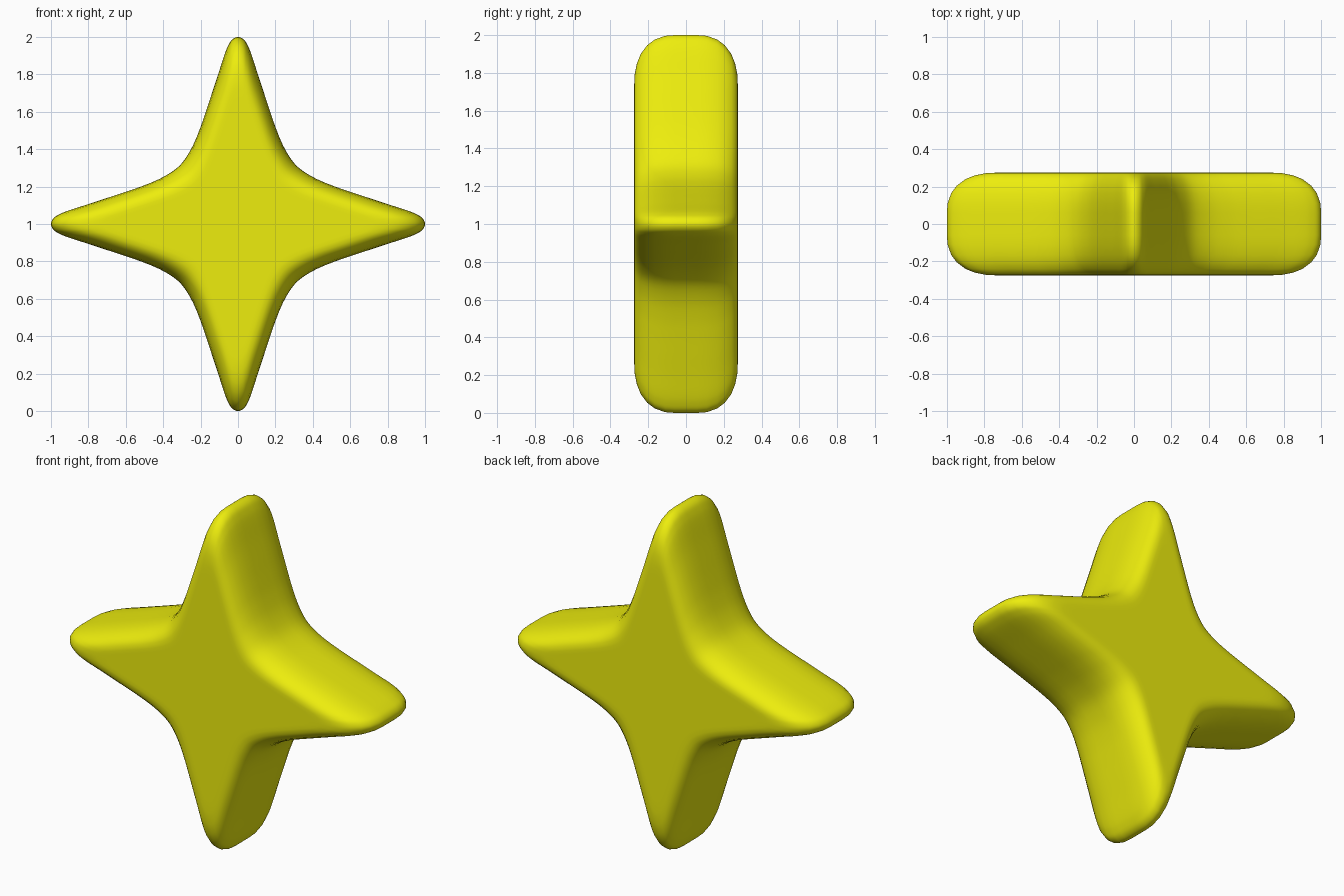
import bpy, bmesh
from mathutils import Vector

if "Cube" in bpy.data.objects:
    bpy.data.objects.remove(bpy.data.objects["Cube"])

# Half of one star arm: (distance along arm, half width), tip to valley
HALF_ARM = [(1.0, 0.0), (0.985, 0.032), (0.95, 0.054), (0.9, 0.074), (0.8, 0.106),
            (0.7, 0.139), (0.6, 0.172), (0.5, 0.207), (0.4, 0.251), (0.312, 0.312)]

# Rounded edge: (outline scale, depth), middle of the rim to the flat face
EDGE = [(1.0, 0.0), (1.0, 0.06), (0.996, 0.11), (0.977, 0.165), (0.947, 0.205),
        (0.9, 0.24), (0.85, 0.26), (0.79, 0.272), (0.72, 0.275), (0.66, 0.275)]
STEPS = 4


def star_outline():
    """Mirror and rotate the half arm, then smooth it into a closed curve."""
    quarter = HALF_ARM + [(b, a) for a, b in reversed(HALF_ARM[1:-1])]
    keys = []
    for _ in range(4):
        keys += [Vector(p) for p in quarter]
        quarter = [(-b, a) for a, b in quarter]
    n, points = len(keys), []
    for i in range(n):
        p0, p1, p2, p3 = (keys[(i + k) % n] for k in (-1, 0, 1, 2))
        for s in range(STEPS):
            t = s / STEPS
            points.append(0.5 * (2 * p1 + (p2 - p0) * t
                                 + (2 * p0 - 5 * p1 + 4 * p2 - p3) * t ** 2
                                 + (3 * p1 - p0 - 3 * p2 + p3) * t ** 3))
    return points


# Star body: stacked outline rings from the front face to the back face
outline = star_outline()
profile = [(s, -d) for s, d in reversed(EDGE)] + EDGE[1:]
bm = bmesh.new()
rings = [[bm.verts.new((p.x * s, y, 1 + p.y * s)) for p in outline] for s, y in profile]
count = len(outline)
for a, b in zip(rings, rings[1:]):
    for i in range(count):
        j = (i + 1) % count
        bm.faces.new((a[i], a[j], b[j], b[i]))

# Flat front and back faces, fanned from the centre
for ring in (rings[0], rings[-1]):
    centre = bm.verts.new((0, ring[0].co.y, 1))
    for i in range(count):
        bm.faces.new((centre, ring[i], ring[(i + 1) % count]))
bmesh.ops.recalc_face_normals(bm, faces=bm.faces)
for f in bm.faces:
    f.smooth = True

mesh = bpy.data.meshes.new("star")
bm.to_mesh(mesh)
bm.free()
star = bpy.data.objects.new("star", mesh)
bpy.context.collection.objects.link(star)

yellow = bpy.data.materials.new("yellow")
yellow.diffuse_color = (0.85, 0.85, 0.004, 1)
yellow.use_nodes = True
yellow.node_tree.nodes["Principled BSDF"].inputs["Base Color"].default_value = yellow.diffuse_color
mesh.materials.append(yellow)
